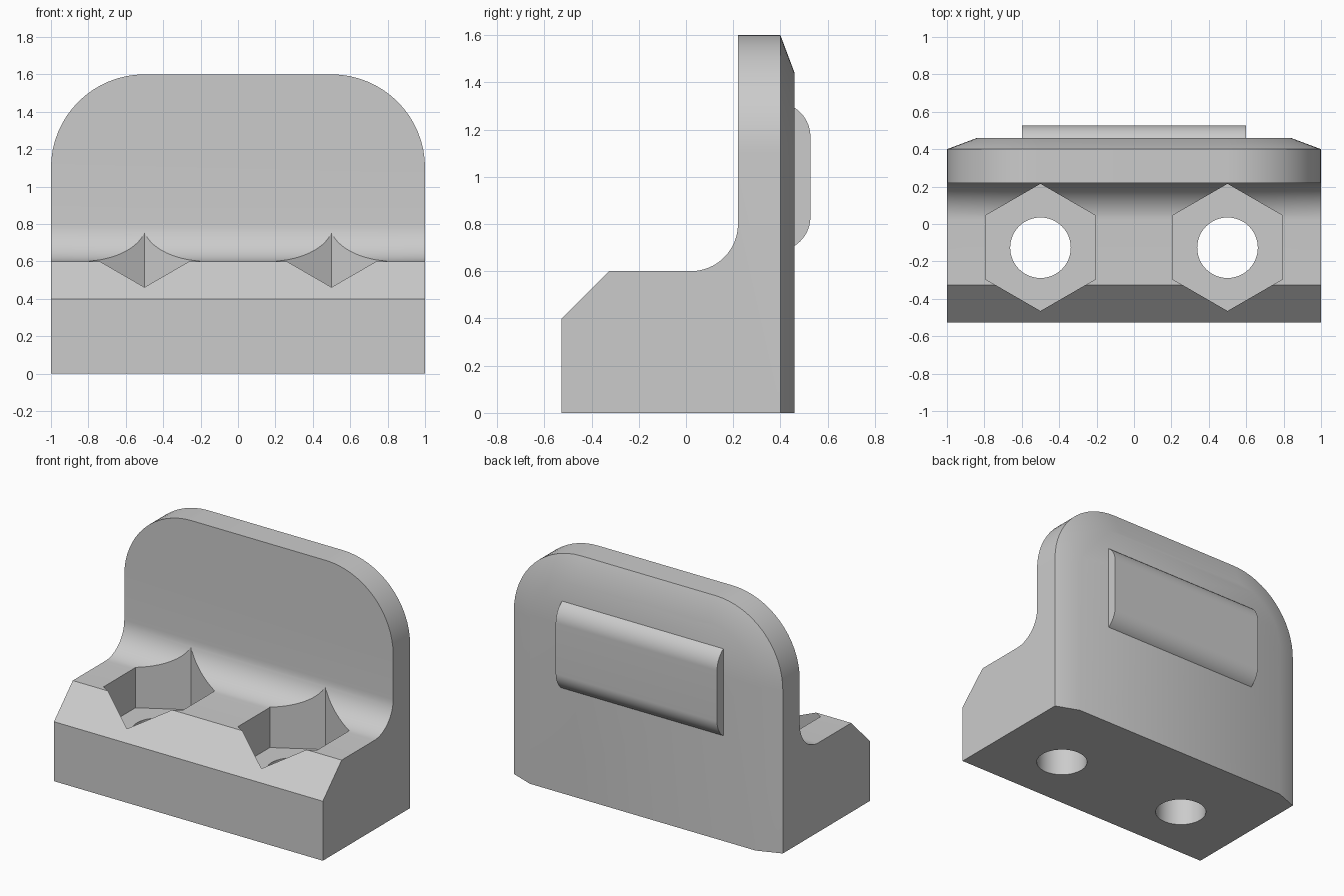
import bpy, bmesh
from math import sin, cos, pi, radians
from mathutils import Vector

if "Cube" in bpy.data.objects:
    bpy.data.objects.remove(bpy.data.objects["Cube"])

grey = bpy.data.materials.new("light_grey")
grey.use_nodes = True
grey.diffuse_color = (0.6, 0.6, 0.6, 1)
grey.node_tree.nodes["Principled BSDF"].inputs["Base Color"].default_value = (0.6, 0.6, 0.6, 1)


def arc(cx, cy, r, start, end, steps=16):
    """Points on an arc, angles in degrees."""
    angles = [radians(start + (end - start) * i / steps) for i in range(steps + 1)]
    return [(cx + r * cos(a), cy + r * sin(a)) for a in angles]


def loft(name, loops):
    """Solid through matching closed loops, capped at both ends."""
    bm = bmesh.new()
    rings = [[bm.verts.new(p) for p in loop] for loop in loops]
    n = len(rings[0])
    for a, b in zip(rings, rings[1:]):
        for i in range(n):
            j = (i + 1) % n
            bm.faces.new((a[i], a[j], b[j], b[i]))
    bm.faces.new(rings[0])
    bm.faces.new(rings[-1])
    bmesh.ops.recalc_face_normals(bm, faces=bm.faces)
    mesh = bpy.data.meshes.new(name)
    bm.to_mesh(mesh)
    bm.free()
    obj = bpy.data.objects.new(name, mesh)
    bpy.context.collection.objects.link(obj)
    mesh.materials.append(grey)
    return obj


def side_extrude(name, profile, half):
    return loft(name, [[(x, y, z) for y, z in profile] for x in (-half, half)])


def prism(name, x, y, r, sides, z0, z1):
    ring = arc(x, y, r, 90, 450, sides)[:-1]
    return loft(name, [[(px, py, z) for px, py in ring] for z in (z0, z1)])


def boolean(obj, cutter, operation):
    cutter.hide_render = True
    mod = obj.modifiers.new(operation, 'BOOLEAN')
    mod.object, mod.operation, mod.solver = cutter, operation, 'EXACT'
    graph = bpy.context.evaluated_depsgraph_get()
    mesh = bpy.data.meshes.new_from_object(obj.evaluated_get(graph))
    obj.modifiers.clear()
    obj.data = mesh
    bpy.data.objects.remove(cutter)


def smooth(obj):
    bpy.ops.object.select_all(action='DESELECT')
    obj.select_set(True)
    bpy.context.view_layer.objects.active = obj
    bpy.ops.object.shade_smooth_by_angle(angle=radians(30))


# Front outline with rounded top corners, shrunk at the back for the chamfer
def outline(y, inset):
    r, c = 0.5 - inset, 0.5
    pts = [(1 - inset, 0)] + arc(c, 1.1, r, 0, 90) + arc(-c, 1.1, r, 90, 180) + [(inset - 1, 0)]
    return [(x, y, z) for x, z in pts]


bracket = loft("bracket_body", [outline(-0.7, 0), outline(0.4, 0), outline(0.46, 0.16)])

# Side profile: block with front chamfer, filleted into the upright plate
profile = [(0.7, -0.2), (-0.527, -0.2), (-0.527, 0.4), (-0.327, 0.6)]
profile += arc(0.02, 0.8, 0.2, -90, 0) + [(0.22, 1.8), (0.7, 1.8)]
boolean(bracket, side_extrude("side_profile", profile, 1.2), 'INTERSECT')

# Hexagonal nut pockets and bolt holes
for x in (-0.5, 0.5):
    boolean(bracket, prism("nut_pocket", x, -0.125, 0.34, 6, 0.33, 1.2), 'DIFFERENCE')
    boolean(bracket, prism("bolt_hole", x, -0.127, 0.162, 48, -0.2, 0.5), 'DIFFERENCE')
smooth(bracket)

# Raised rib on the back with rounded long edges
rib = arc(0.382, 0.83, 0.145, -62, 0) + arc(0.382, 1.17, 0.145, 0, 62)
smooth(side_extrude("back_rib", rib, 0.6))
